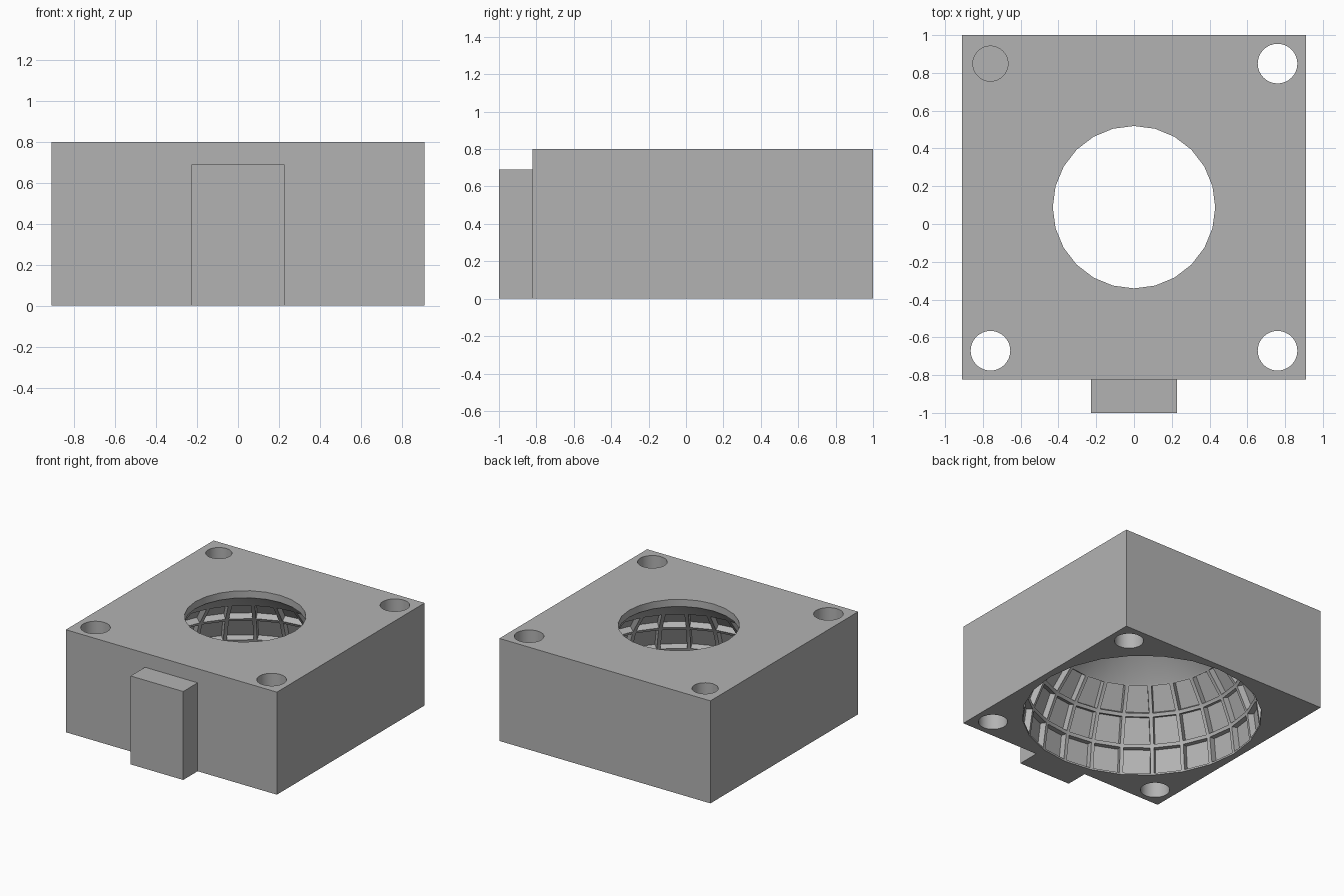
import bpy, bmesh, math
from mathutils import Matrix, Vector

cube = bpy.data.objects.get("Cube")
if cube:
    bpy.data.objects.remove(cube, do_unlink=True)

HALF, HEIGHT, CY = 0.911, 0.8, 0.089      # housing half width, height, centre y
R, SEG = 0.86, 24                         # dome radius and facets
HOLE_X = 0.76

grey = bpy.data.materials.new("plain grey")
grey.use_nodes = True
grey.diffuse_color = (0.45, 0.45, 0.45, 1)
grey.node_tree.nodes["Principled BSDF"].inputs["Base Color"].default_value = grey.diffuse_color


def make(name, bm):
    bmesh.ops.recalc_face_normals(bm, faces=bm.faces)
    mesh = bpy.data.meshes.new(name)
    bm.to_mesh(mesh)
    bm.free()
    mesh.materials.append(grey)
    obj = bpy.data.objects.new(name, mesh)
    bpy.context.collection.objects.link(obj)
    return obj


def box(name, lo, hi):
    lo, hi = Vector(lo), Vector(hi)
    bm = bmesh.new()
    bmesh.ops.create_cube(bm, size=1, matrix=Matrix.Translation((lo + hi) / 2)
                          @ Matrix.Diagonal((*(hi - lo), 1)))
    return make(name, bm)


def cylinder(name, x, y, radius, z0, z1):
    bm = bmesh.new()
    bmesh.ops.create_cone(bm, cap_ends=True, segments=32, radius1=radius, radius2=radius,
                          depth=z1 - z0, matrix=Matrix.Translation((x, y, (z0 + z1) / 2)))
    return make(name, bm)


def dome_cutter():
    # Profile rings: skirt below the base, dome at 15 degree steps, neck through the top
    rings = [(R, -0.1)]
    for i in range(5):
        a = math.radians(15 * i)
        rings.append((R * math.cos(a), R * math.sin(a)))
    rings.append((rings[-1][0], HEIGHT + 0.1))
    bm = bmesh.new()
    loops = []
    for r, z in rings:
        angles = [2 * math.pi * k / SEG for k in range(SEG)]
        loops.append([bm.verts.new((r * math.cos(a), CY + r * math.sin(a), z)) for a in angles])
    windows = []
    for row, (low, up) in enumerate(zip(loops, loops[1:])):
        for k in range(SEG):
            n = (k + 1) % SEG
            face = bm.faces.new((low[k], low[n], up[n], up[k]))
            if 1 <= row <= 3:
                windows.append(face)
    bm.faces.new(loops[0][::-1])
    bm.faces.new(loops[-1])
    bm.normal_update()
    # Window pockets between the ribs
    bmesh.ops.inset_individual(bm, faces=windows, thickness=0.019, depth=0)
    bmesh.ops.inset_individual(bm, faces=windows, thickness=0, depth=0.047)
    return make("dome_cutter", bm)


# Housing with ribbed dome, three through holes and one blind hole
housing = box("housing", (-HALF, CY - HALF, 0), (HALF, CY + HALF, HEIGHT))
cutters = [dome_cutter()]
for sx in (-1, 1):
    for sy in (-1, 1):
        blind = sx < 0 and sy > 0
        cutters.append(cylinder("hole_cutter", sx * HOLE_X, CY + sy * HOLE_X,
                                0.093 if blind else 0.105,
                                0.1 if blind else -0.1, HEIGHT + 0.1))

bpy.context.view_layer.objects.active = housing
for cutter in cutters:
    mod = housing.modifiers.new("cut", "BOOLEAN")
    mod.operation, mod.solver, mod.object = "DIFFERENCE", "EXACT", cutter
    bpy.ops.object.modifier_apply(modifier=mod.name)
    bpy.data.objects.remove(cutter, do_unlink=True)

# Front connector block
box("front_connector", (-0.227, -1, 0), (0.227, CY - HALF, 0.69))

# Smooth the curved walls, keep the corners sharp
bpy.ops.object.select_all(action="DESELECT")
housing.select_set(True)
bpy.context.view_layer.objects.active = housing
bpy.ops.object.shade_smooth_by_angle(angle=math.radians(30))
